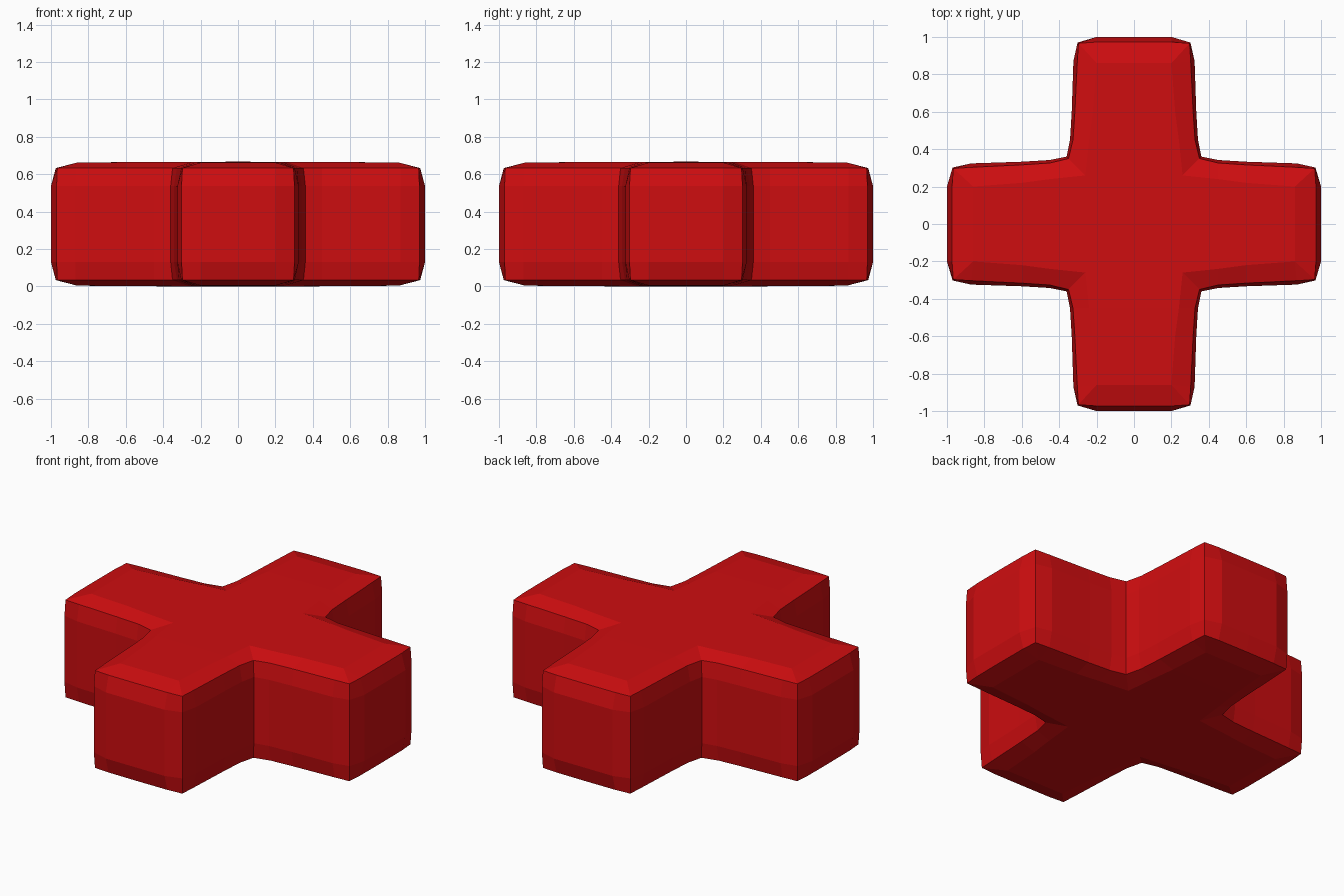
import bpy, bmesh

if "Cube" in bpy.data.objects:
    bpy.data.objects.remove(bpy.data.objects["Cube"])

HEIGHT = 0.667

# Half-arm outlines, from the arm's axis round the tip to the inner corner
waist = [(1, 0), (1, .2), (.97, .302), (.87, .324), (.6, .333), (.45, .342), (.36, .36)]
rim = [(.974, 0), (.973, .2), (.966, .297), (.87, .303), (.6, .316), (.45, .326), (.35, .35)]
inset = [(.86, 0), (.86, .2), (.86, .2), (.86, .2), (.6, .22), (.45, .24), (.26, .26)]
spine = [(.86, 0)] * 4 + [(.6, 0), (.45, 0), (0, 0)]


def full_outline(half):
    """Mirror a half arm across the diagonal, then turn it through four quarters."""
    ring = half + [(y, x) for x, y in reversed(half[1:-1])]
    points = []
    for _ in range(4):
        points += ring
        ring = [(-y, x) for x, y in ring]
    return points


def crown(x, y):
    """Gently domed cap; distance inwards from the flat top."""
    return 0.006 * (x * x + y * y)


bm = bmesh.new()
lookup = {}


def vert(x, y, z):
    key = (round(x, 4), round(y, 4), round(z, 4))
    if key not in lookup:
        lookup[key] = bm.verts.new((x + 0.0, y + 0.0, z))
    return lookup[key]


def ring_at(half, z=None, bottom=False):
    verts = []
    for x, y in full_outline(half):
        h = z
        if h is None:
            h = crown(x, y) if bottom else HEIGHT - crown(x, y)
        verts.append(vert(x, y, h))
    return verts


# Rings from the underside centre up to the top centre
rings = [ring_at(spine, bottom=True), ring_at(inset, bottom=True),
         ring_at(rim, .034), ring_at(waist, .13), ring_at(waist, HEIGHT - .13),
         ring_at(rim, HEIGHT - .034), ring_at(inset), ring_at(spine)]

# Bridge the rings, dropping collapsed corners
for low, high in zip(rings, rings[1:]):
    n = len(low)
    for i in range(n):
        j = (i + 1) % n
        corners = list(dict.fromkeys((low[i], low[j], high[j], high[i])))
        if len(corners) > 2:
            bm.faces.new(corners)

bmesh.ops.recalc_face_normals(bm, faces=bm.faces)
mesh = bpy.data.meshes.new("rounded_cross")
bm.to_mesh(mesh)
bm.free()

cross = bpy.data.objects.new("rounded_cross", mesh)
bpy.context.collection.objects.link(cross)

red = bpy.data.materials.new("red")
red.diffuse_color = (0.62, 0.004, 0.005, 1)
red.use_nodes = True
red.node_tree.nodes["Principled BSDF"].inputs["Base Color"].default_value = red.diffuse_color
mesh.materials.append(red)
